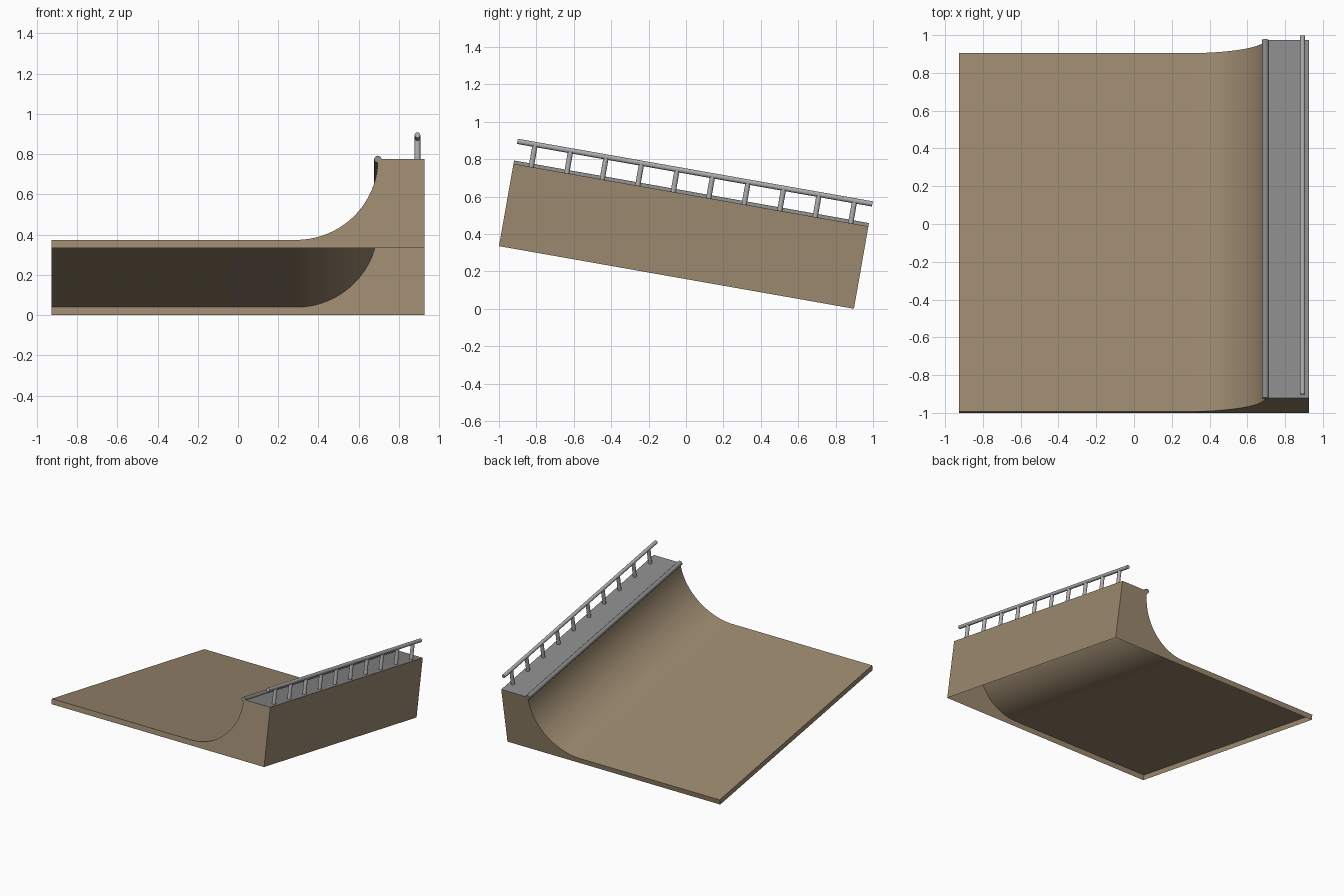
import bpy, bmesh, math
from mathutils import Matrix, Vector

if "Cube" in bpy.data.objects:
    bpy.data.objects.remove(bpy.data.objects["Cube"])

W, L, H = 0.927, 1.927, 0.447        # half width, length, deck height
LIP, EDGE_X, RAIL_X, RAIL_Z = 0.04, 0.695, 0.892, 0.569
TILT = math.radians(10)
PLACE = Matrix.Translation((0, -1, L * math.sin(TILT))) @ Matrix.Rotation(-TILT, 4, 'X')


def material(name, color):
    m = bpy.data.materials.new(name)
    m.diffuse_color = (*color, 1)
    m.use_nodes = True
    m.node_tree.nodes["Principled BSDF"].inputs["Base Color"].default_value = m.diffuse_color
    return m


WOOD = material("wood", (0.33, 0.25, 0.16))
DECK = material("deck_grey", (0.25, 0.25, 0.25))
METAL = material("metal", (0.42, 0.42, 0.42))


def finish(bm, name, mat):
    """Turn a bmesh into a tilted, smooth-by-angle object."""
    me = bpy.data.meshes.new(name)
    bm.to_mesh(me)
    bm.free()
    me.materials.append(mat)
    ob = bpy.data.objects.new(name, me)
    bpy.context.collection.objects.link(ob)
    ob.matrix_world = PLACE
    bpy.ops.object.select_all(action='DESELECT')
    bpy.context.view_layer.objects.active = ob
    ob.select_set(True)
    bpy.ops.object.shade_smooth_by_angle(angle=math.radians(31))
    return ob


def add_rod(bm, a, b, r, sides=16):
    a, b = Vector(a), Vector(b)
    d = b - a
    m = Matrix.Translation((a + b) / 2) @ d.to_track_quat('Z', 'Y').to_matrix().to_4x4()
    bmesh.ops.create_cone(bm, cap_ends=True, segments=sides, radius1=r, radius2=r,
                          depth=d.length, matrix=m)


# Ramp: thin shell with quarter-round transition, open underneath
R = H - LIP
SEG = 32
profile = [(-W, 0), (W, 0), (W, H)]
for i in range(SEG + 1):
    t = -i / SEG * math.pi / 2
    profile.append((EDGE_X - R + R * math.cos(t), H + R * math.sin(t)))
profile.append((-W, LIP))
bm = bmesh.new()
front = [bm.verts.new((x, 0, z)) for x, z in profile]
back = [bm.verts.new((x, L, z)) for x, z in profile]
bm.faces.new(front)
bm.faces.new(back[::-1])
n = len(profile)
for i in range(n):
    if i in (0, 2):                  # open bottom; deck is its own part
        continue
    j = (i + 1) % n
    bm.faces.new((front[i], back[i], back[j], front[j]))
finish(bm, "ramp", WOOD)

# Deck surface
bm = bmesh.new()
bm.faces.new([bm.verts.new(p) for p in
              ((EDGE_X, 0, H), (W, 0, H), (W, L, H), (EDGE_X, L, H))])
finish(bm, "deck", DECK)

# Coping pipe along the deck edge
bm = bmesh.new()
add_rod(bm, (EDGE_X, 0, H), (EDGE_X, L, H), 0.018)
finish(bm, "coping", DECK)

# Hand rail
bm = bmesh.new()
add_rod(bm, (RAIL_X, 0, RAIL_Z), (RAIL_X, L, RAIL_Z), 0.014)
finish(bm, "hand_rail", METAL)

# Rail posts
bm = bmesh.new()
for i in range(10):
    y = (i + 0.5) * L / 10
    add_rod(bm, (RAIL_X, y, H), (RAIL_X, y, RAIL_Z), 0.014)
finish(bm, "rail_posts", METAL)
